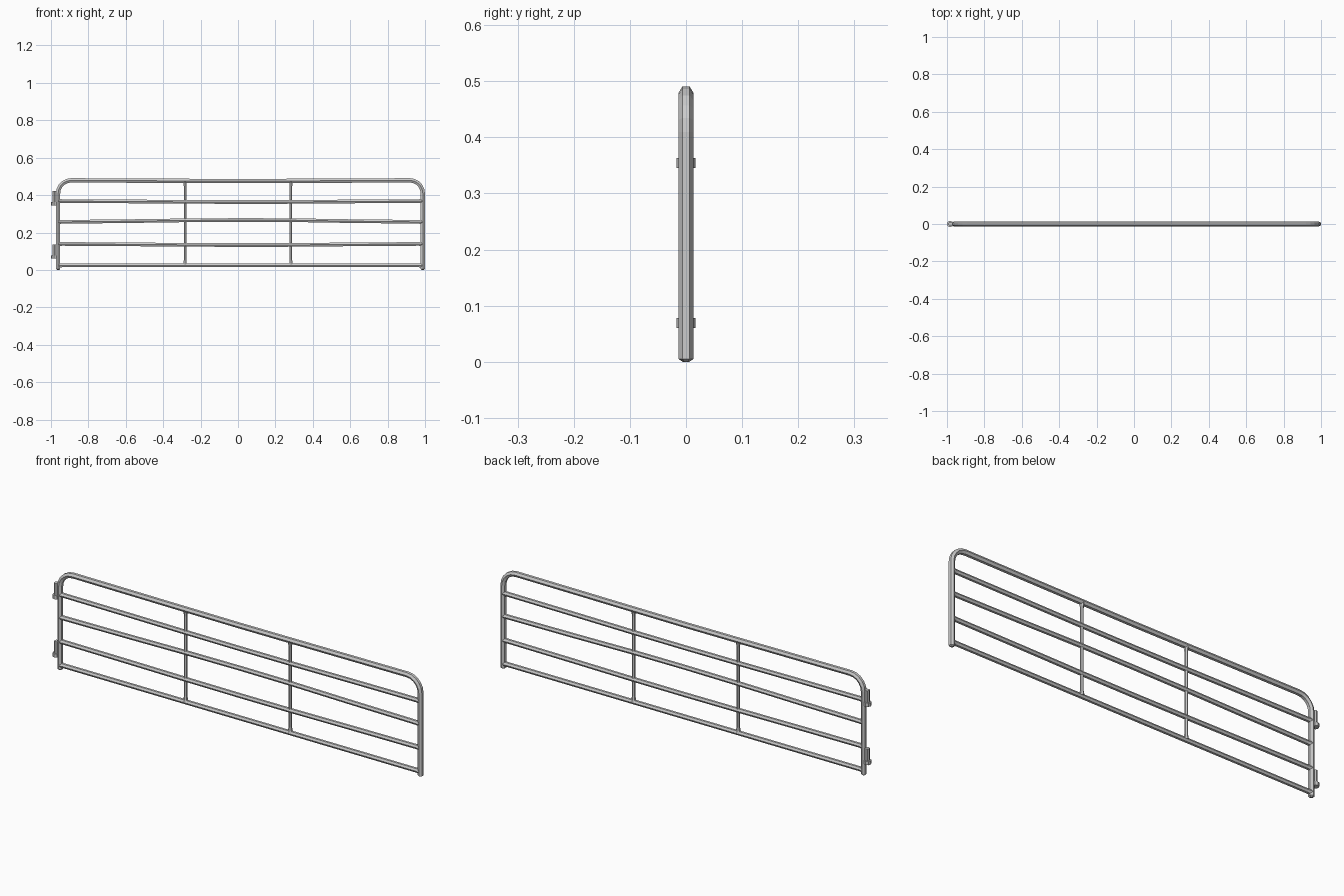
import bpy, bmesh, math
from mathutils import Vector

if "Cube" in bpy.data.objects:
    bpy.data.objects.remove(bpy.data.objects["Cube"])


def tube(name, pts, radii, sides=6):
    """Sweep a polygon section along a path lying in the xz plane."""
    bm = bmesh.new()
    P = [Vector((x, 0, z)) for x, z in pts]
    Y = Vector((0, 1, 0))
    rings = []
    for i, p in enumerate(P):
        d1 = (p - P[i - 1]).normalized() if i > 0 else None
        d2 = (P[i + 1] - p).normalized() if i < len(P) - 1 else None
        t = ((d1 or d2) + (d2 or d1)).normalized()
        n = t.cross(Y)
        ring = []
        for k in range(sides):
            a = 2 * math.pi * k / sides
            ring.append(bm.verts.new(p + radii[i] * (math.cos(a) * Y + math.sin(a) * n)))
        rings.append(ring)
    for a, b in zip(rings, rings[1:]):
        for k in range(sides):
            j = (k + 1) % sides
            bm.faces.new((a[k], a[j], b[j], b[k]))
    bm.faces.new(rings[0])
    bm.faces.new(rings[-1])
    bmesh.ops.recalc_face_normals(bm, faces=bm.faces)
    me = bpy.data.meshes.new(name)
    bm.to_mesh(me)
    bm.free()
    ob = bpy.data.objects.new(name, me)
    bpy.context.collection.objects.link(ob)
    return ob


XL, XR, TOP, BEND, R = -0.962, 0.988, 0.479, 0.07, 0.0133

# Outer frame: two posts and the top rail bent from one pipe
path = [(XL, 0.0), (XL, 0.005)]
for i in range(6):
    a = math.pi - i * math.pi / 10
    path.append((XL + BEND + BEND * math.cos(a), TOP - BEND + BEND * math.sin(a)))
path += [(-0.283, 0.476), (0.0, 0.475), (0.283, 0.476)]
for i in range(6):
    a = math.pi / 2 - i * math.pi / 10
    path.append((XR - BEND + BEND * math.cos(a), TOP - BEND + BEND * math.sin(a)))
path += [(XR, 0.005), (XR, 0.0)]
radii = [R * 0.45] + [R] * (len(path) - 2) + [R * 0.45]
tube("outer_frame", path, radii)

# Horizontal rails: slightly bowed, flared where they are welded to the posts
rails = {"upper_rail": (0.368, -0.005), "middle_rail": (0.257, 0.010),
         "lower_rail": (0.139, -0.006), "bottom_rail": (0.024, 0.0)}
for name, (z, bow) in rails.items():
    mid = [(-0.94, 0.0), (-0.6, 0.35), (-0.283, 0.8), (0.013, 1.0),
           (0.283, 0.9), (0.6, 0.4), (0.966, 0.0)]
    pts = [(XL, z)] + [(x, z + bow * f) for x, f in mid] + [(XR, z)]
    tube(name, pts, [0.0135] + [0.0112] * len(mid) + [0.0135])

# Thin upright braces with flared ends
for name, x in (("left_brace", -0.283), ("right_brace", 0.283)):
    tube(name, [(x, 0.028), (x, 0.038), (x, 0.055), (x, 0.445), (x, 0.462), (x, 0.473)],
         [0.013, 0.010, 0.0075, 0.0075, 0.010, 0.012])

# Hinges: socket collar with an upright pin beside the left post
for name, z in (("lower_hinge", 0.06), ("upper_hinge", 0.345)):
    x = -0.983
    tube(name + "_collar", [(x, z), (x, z + 0.018)], [0.017] * 2, 8)
    tube(name + "_pin", [(x + 0.002, z + 0.012), (x + 0.002, z + 0.076)], [0.0115] * 2, 8)
